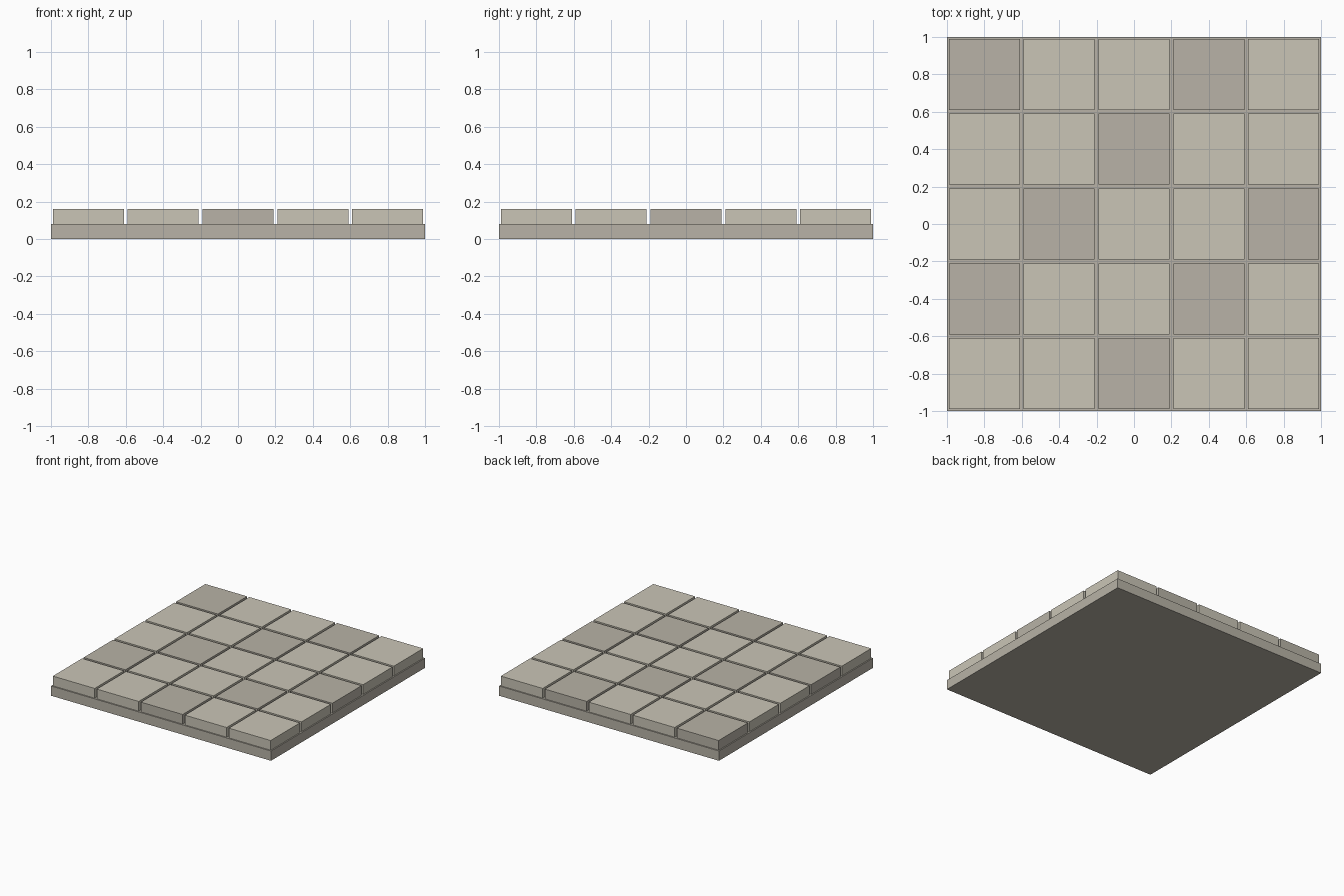
import bpy

if "Cube" in bpy.data.objects:
    bpy.data.objects.remove(bpy.data.objects["Cube"])


def material(name, color):
    m = bpy.data.materials.new(name)
    m.diffuse_color = (*color, 1)
    m.use_nodes = True
    m.node_tree.nodes["Principled BSDF"].inputs["Base Color"].default_value = m.diffuse_color
    return m


def box(name, center, size, mat):
    bpy.ops.mesh.primitive_cube_add(size=1, location=center)
    ob = bpy.context.object
    ob.name = name
    ob.scale = size
    bpy.ops.object.transform_apply(location=False, rotation=False, scale=True)
    ob.data.materials.append(mat)
    return ob


light = material("light_stone", (0.59, 0.56, 0.47))
dark = material("dark_stone", (0.48, 0.45, 0.385))

COUNT, PITCH, GAP, THICK = 5, 0.4, 0.02, 0.08

# Base slab
box("base_slab", (0, 0, THICK / 2), (2, 2, THICK), dark)

# Paving tiles, every third one along the diagonals darker
for row in range(COUNT):
    for col in range(COUNT):
        x = (col - (COUNT - 1) / 2) * PITCH
        y = (row - (COUNT - 1) / 2) * PITCH
        mat = dark if (col - row) % 3 == 2 else light
        box(f"paving_tile_{row}_{col}", (x, y, THICK * 1.5),
            (PITCH - GAP, PITCH - GAP, THICK), mat)
